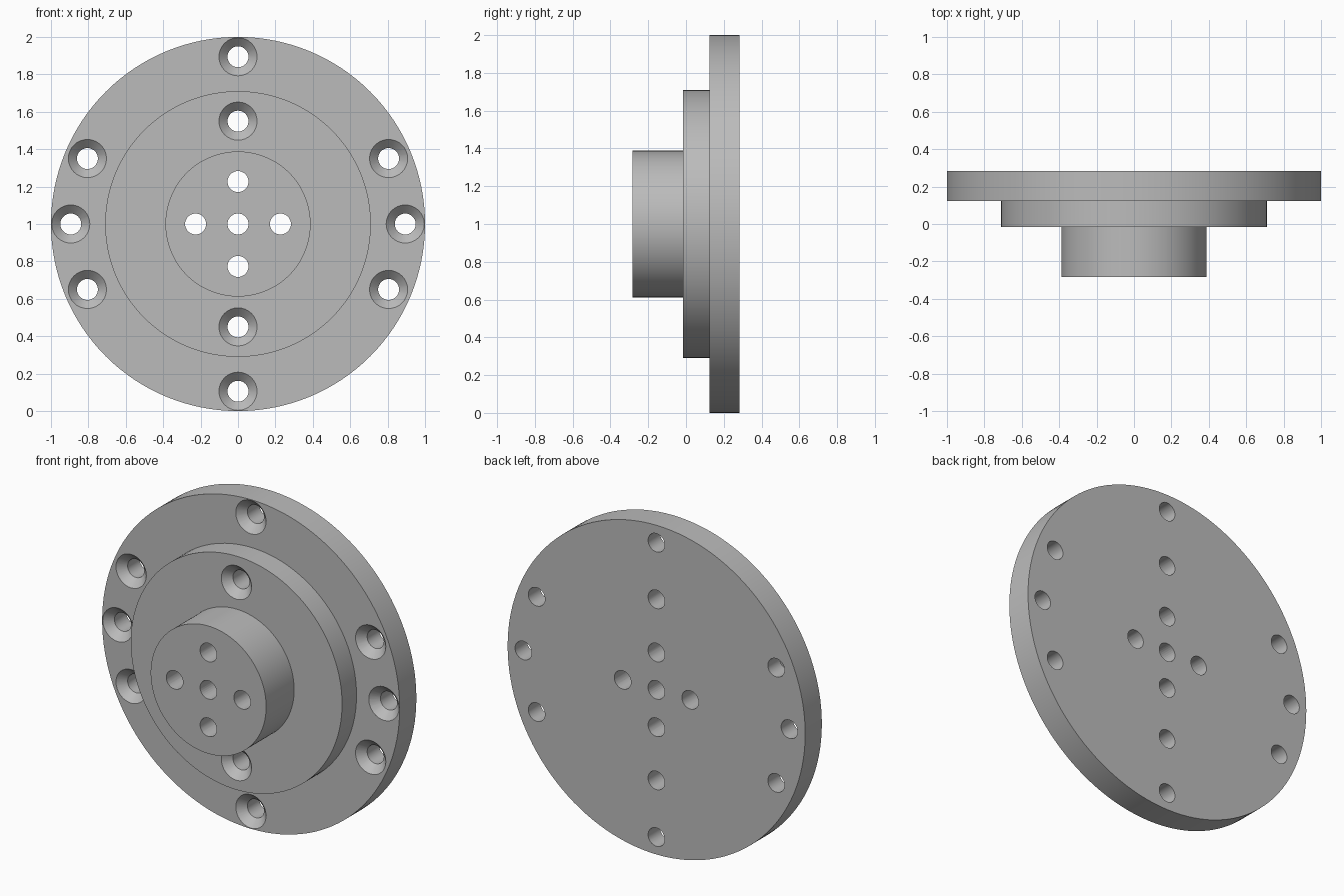
import bpy
import bmesh
from math import radians
from mathutils import Matrix, Vector

cube = bpy.data.objects.get("Cube")
if cube:
    bpy.data.objects.remove(cube, do_unlink=True)

grey = bpy.data.materials.new("plain_grey")
grey.use_nodes = True
colour = (0.5, 0.5, 0.5, 1)
grey.diffuse_color = colour
grey.node_tree.nodes["Principled BSDF"].inputs["Base Color"].default_value = colour

CENTRE = Vector((0, 0, 1))
HUB_Y, STEP_Y, RIM_Y, BACK_Y = -0.284, -0.015, 0.124, 0.284
HOLE_R, SINK_R = 0.056, 0.102


def lathe(bm, profile, x=0, z=0, sides=32):
    """Revolve a closed (radius, y) profile around a y-parallel axis."""
    origin = CENTRE + Vector((x, 0, z))
    verts = [bm.verts.new(origin + Vector((r, y, 0))) for r, y in profile]
    edges = [bm.edges.new(pair) for pair in zip(verts, verts[1:])]
    bmesh.ops.spin(bm, geom=verts + edges, cent=origin, axis=(0, 1, 0),
                   angle=radians(360), steps=sides, use_merge=True)
    bmesh.ops.remove_doubles(bm, verts=bm.verts[:], dist=0.0001)
    bmesh.ops.recalc_face_normals(bm, faces=bm.faces[:])


def finish(name, bm):
    mesh = bpy.data.meshes.new(name)
    bm.to_mesh(mesh)
    bm.free()
    mesh.materials.append(grey)
    obj = bpy.data.objects.new(name, mesh)
    bpy.context.collection.objects.link(obj)
    return obj


# Stepped flange body: hub, middle step and wide rim
bm = bmesh.new()
lathe(bm, [(0, HUB_Y), (0.388, HUB_Y), (0.388, STEP_Y), (0.71, STEP_Y),
           (0.71, RIM_Y), (1, RIM_Y), (1, BACK_Y), (0, BACK_Y)], sides=128)
flange = finish("stepped_flange", bm)

# Drill cutters: straight holes in the hub, countersunk ones outside
bm = bmesh.new()
end = BACK_Y + 0.05
for x, z in [(0, 0), (0.227, 0), (-0.227, 0), (0, 0.227), (0, -0.227)]:
    lathe(bm, [(0, HUB_Y - 0.05), (HOLE_R, HUB_Y - 0.05),
               (HOLE_R, end), (0, end)], x, z)

step_holes = [(0, s * 0.55, STEP_Y) for s in (1, -1)]
rim_holes = [(0, s * 0.894, RIM_Y) for s in (1, -1)]
rim_holes += [(s * 0.894, 0, RIM_Y) for s in (1, -1)]
rim_holes += [(s * 0.805, t * 0.35, RIM_Y) for s in (1, -1) for t in (1, -1)]
depth = SINK_R - HOLE_R
for x, z, y in step_holes + rim_holes:
    lathe(bm, [(0, y - 0.03), (SINK_R, y - 0.03), (SINK_R, y),
               (HOLE_R, y + depth), (HOLE_R, end), (0, end)], x, z)
cutter = finish("hole_cutter", bm)
cutter.hide_render = True

# Drill the holes, then discard the cutter
drill = flange.modifiers.new("drill_holes", "BOOLEAN")
drill.operation = "DIFFERENCE"
drill.solver = "EXACT"
drill.object = cutter
bpy.ops.object.select_all(action="DESELECT")
bpy.context.view_layer.objects.active = flange
flange.select_set(True)
bpy.ops.object.modifier_apply(modifier=drill.name)
bpy.data.objects.remove(cutter, do_unlink=True)
bpy.ops.object.shade_smooth_by_angle(angle=radians(30))
